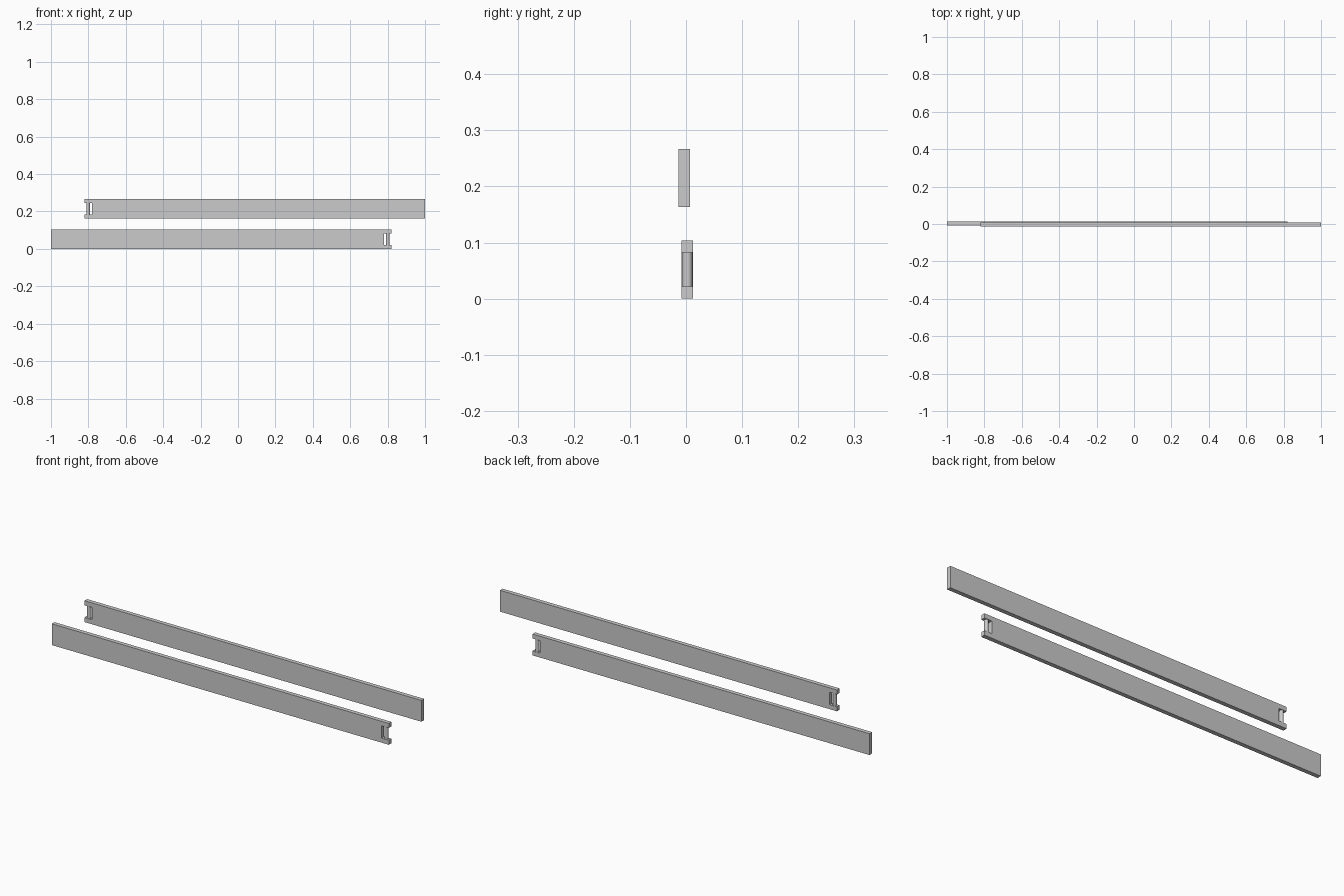
import bpy, bmesh
from math import pi

if "Cube" in bpy.data.objects:
    bpy.data.objects.remove(bpy.data.objects["Cube"])

L, H, T = 1.82, 0.104, 0.0205   # bar length, height, thickness
PRONG, NOTCH = 0.022, 0.04      # prong height, notch depth


def bar(name, s, y, z):
    # bar with a forked end, the fork pointing along s
    a, b, c = -s, s * (L - 1), s * (L - 1 - NOTCH)
    pts = [(a, 0), (b, 0), (b, PRONG), (c, PRONG),
           (c, H - PRONG), (b, H - PRONG), (b, H), (a, H)]
    bm = bmesh.new()
    f = bm.faces.new([bm.verts.new((x, y - T / 2, z + h)) for x, h in pts])
    r = bmesh.ops.extrude_face_region(bm, geom=[f])
    bmesh.ops.translate(bm, vec=(0, T, 0),
                        verts=[v for v in r["geom"] if isinstance(v, bmesh.types.BMVert)])
    bmesh.ops.recalc_face_normals(bm, faces=bm.faces)
    me = bpy.data.meshes.new(name)
    bm.to_mesh(me)
    bm.free()
    bpy.context.collection.objects.link(bpy.data.objects.new(name, me))
    # upright roller held between the prongs
    bpy.ops.mesh.primitive_cylinder_add(vertices=24, radius=0.009, depth=H - 2 * PRONG,
                                        location=(b - s * 0.019, y, z + H / 2))
    bpy.context.object.name = name + "_roller"
    bpy.ops.object.shade_smooth_by_angle(angle=pi / 6)


bar("lower_bar", 1, 0.0025, 0)
bar("upper_bar", -1, -0.0035, 0.163)
